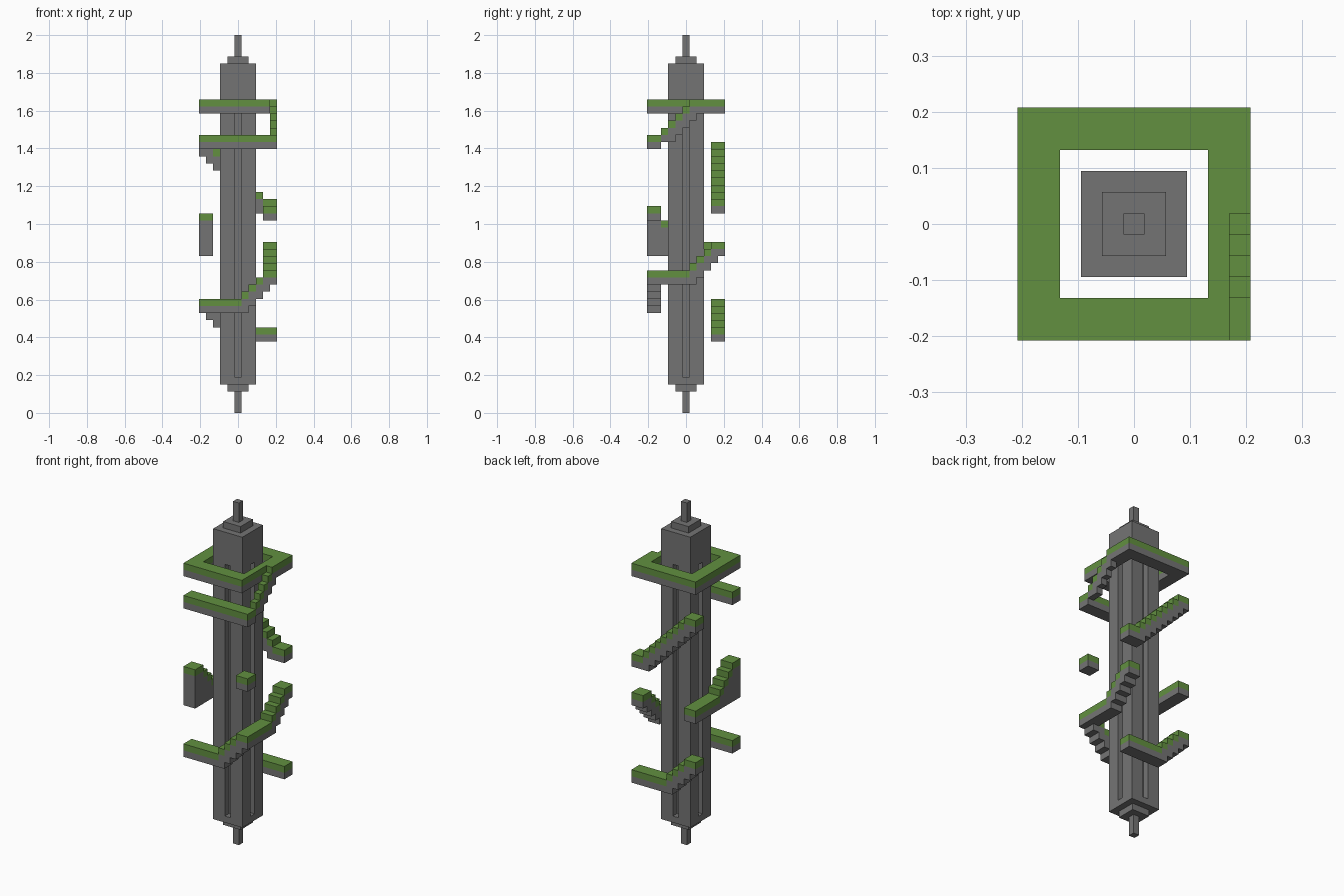
import bpy
import bmesh
from mathutils import Vector

if "Cube" in bpy.data.objects:
    bpy.data.objects.remove(bpy.data.objects["Cube"], do_unlink=True)

U = 2 / 53                      # edge of one building block
STONE, GRASS = 0, 1


def material(name, rgb):
    m = bpy.data.materials.new(name)
    m.use_nodes = True
    m.diffuse_color = (*rgb, 1)
    bsdf = m.node_tree.nodes["Principled BSDF"]
    bsdf.inputs["Base Color"].default_value = (*rgb, 1)
    bsdf.inputs["Roughness"].default_value = 0.9
    return m


MATS = [material("grey stone", (0.175, 0.175, 0.175)),
        material("green grass", (0.122, 0.279, 0.051))]


def box(xs, ys, zs, mat=STONE):
    """Blocks filling inclusive x and y ranges and a bottom-to-top z range."""
    return {(x, y, z): mat
            for x in range(xs[0], xs[1] + 1)
            for y in range(ys[0], ys[1] + 1)
            for z in range(*zs)}


def slab(xs, ys, top):
    """Stone layer with a grass layer on it."""
    return {**box(xs, ys, (top - 2, top - 1)),
            **box(xs, ys, (top - 1, top), GRASS)}


def turn(cells, quarters):
    for _ in range(quarters):
        cells = {(-y, x, z): m for (x, y, z), m in cells.items()}
    return cells


def walkway(quarters, base, first=1, rises=4, floor=None):
    """Walk along one side that climbs one block per step from 'first'."""
    cells = {}
    for s in range(-5, 6):
        top = base + min(max(s - first + 1, 0), rises)
        on_stair = first <= s < first + rises
        bottom = floor if floor else top - (3 if on_stair else 2)
        cells |= box((s, s), (-5, -4), (bottom, top - 1))
        cells |= box((s, s), (-5, -4), (top - 1, top), GRASS)
    return turn(cells, quarters)


def build(name, cells):
    """Mesh the outside of a set of blocks and merge the flat faces."""
    bm = bmesh.new()
    for cell, mat in cells.items():
        for axis in range(3):
            for sign in (-1, 1):
                n = Vector((0, 0, 0))
                n[axis] = sign
                if tuple(int(c + d) for c, d in zip(cell, n)) in cells:
                    continue
                a = Vector((0, 0, 0))
                a[(axis + 1) % 3] = 1
                b = n.cross(a)
                mid = Vector(cell) + Vector((0, 0, 0.5)) + n / 2
                corners = (-a - b, a - b, a + b, b - a)
                face = bm.faces.new([bm.verts.new((mid + c / 2) * U)
                                     for c in corners])
                face.material_index = mat
    bmesh.ops.remove_doubles(bm, verts=bm.verts, dist=U / 100)
    bmesh.ops.dissolve_limit(bm, angle_limit=0.01, verts=bm.verts,
                             edges=bm.edges, delimit={'MATERIAL'})
    mesh = bpy.data.meshes.new(name)
    bm.to_mesh(mesh)
    bm.free()
    for m in MATS:
        mesh.materials.append(m)
    obj = bpy.data.objects.new(name, mesh)
    bpy.context.collection.objects.link(obj)


# Tower with stepped ends, spikes and a groove in each side
tower = {}
for half, z in ((0, (0, 53)), (1, (3, 50)), (2, (4, 49))):
    tower |= box((-half, half), (-half, half), z)
for q in range(4):
    for cell in turn(box((0, 0), (-2, -2), (5, 44)), q):
        del tower[cell]
build("tower", tower)

# Climbing walkways around the tower
build("back_lower_walkway", walkway(2, 12))
build("front_and_right_walkway", walkway(0, 16) | walkway(1, 20))
build("left_walkway", walkway(3, 24, floor=22))
build("stepping_block", slab((4, 5), (-5, -4), 29))
build("back_upper_stair", walkway(2, 30, first=-3, rises=8))

# Top ring, opened along one edge for the narrow stair from the landing
upper = {}
for q in range(4):
    upper |= turn(slab((-5, 5), (-5, -4), 44), q)
for cell in box((5, 5), (-5, 0), (42, 44)):
    del upper[cell]
upper |= slab((-5, 5), (-5, -4), 39)
for s in range(-3, 2):
    top = 43 + s
    upper |= box((5, 5), (s, s), (max(top - 3, 38), top - 1))
    upper |= box((5, 5), (s, s), (top - 1, top), GRASS)
build("top_ring_and_stair", upper)
